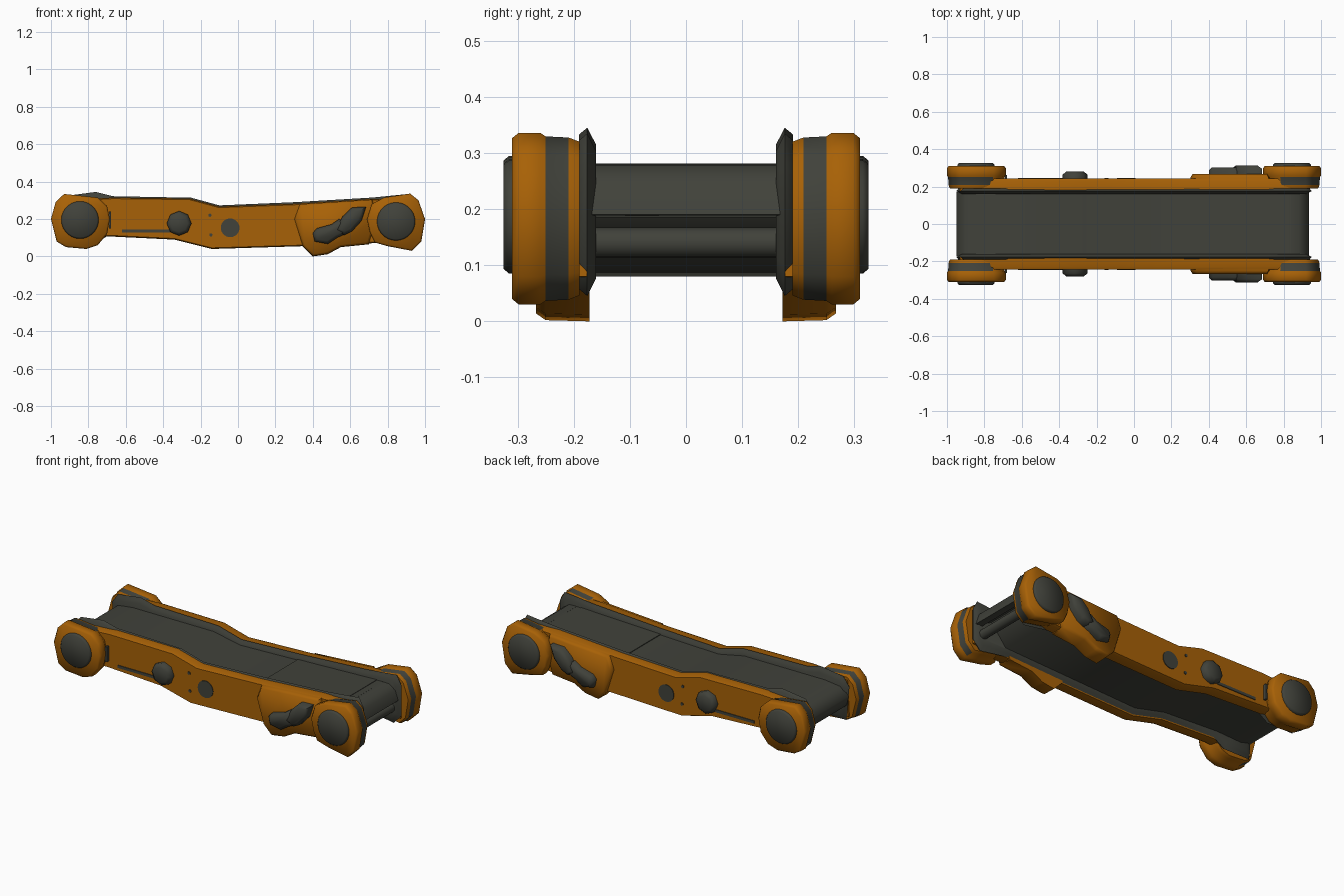
import bpy, bmesh, math
from mathutils import Vector

cube = bpy.data.objects.get("Cube")
if cube:
    bpy.data.objects.remove(cube)


def material(name, rgb):
    m = bpy.data.materials.new(name)
    m.use_nodes = True
    m.diffuse_color = (*rgb, 1)
    m.node_tree.nodes["Principled BSDF"].inputs["Base Color"].default_value = (*rgb, 1)
    return m


ORANGE = material("orange paint", (0.39, 0.12, 0.002))
DARK = material("dark metal", (0.052, 0.054, 0.043))


def inset(outline, d):
    """Move every edge of a closed outline inwards by d."""
    pts = [Vector(p) for p in outline]
    n = len(pts)
    area = sum(pts[i - 1].x * pts[i].y - pts[i].x * pts[i - 1].y for i in range(n))
    turn = 1 if area > 0 else -1
    moved = []
    for i, p in enumerate(pts):
        a = (p - pts[i - 1]).normalized()
        b = (pts[(i + 1) % n] - p).normalized()
        normals = Vector((-a.y, a.x)) + Vector((-b.y, b.x))
        moved.append(p + normals * turn * d / (1 + a.dot(b)))
    return moved


def loft(name, outline, rings, mat, both_sides=True, dark_rule=None):
    """Join copies of an x-z outline along y; rings are (y, inset)."""
    bm = bmesh.new()
    loops = [[bm.verts.new((p.x, y, p.y)) for p in inset(outline, d)] for y, d in rings]
    n = len(outline)
    for a, b in zip(loops, loops[1:]):
        for i in range(n):
            j = (i + 1) % n
            bm.faces.new((a[i], a[j], b[j], b[i]))
    bm.faces.new(loops[0])
    bm.faces.new(loops[-1])
    bmesh.ops.recalc_face_normals(bm, faces=bm.faces)
    if dark_rule:
        for f in bm.faces:
            f.material_index = int(dark_rule(f.calc_center_median()))
    mesh = bpy.data.meshes.new(name)
    bm.to_mesh(mesh)
    bm.free()
    mesh.materials.append(mat)
    mesh.materials.append(DARK)
    ob = bpy.data.objects.new(name, mesh)
    bpy.context.collection.objects.link(ob)
    bpy.ops.object.select_all(action='DESELECT')
    ob.select_set(True)
    bpy.context.view_layer.objects.active = ob
    bpy.ops.object.shade_smooth_by_angle(angle=math.radians(62))
    if both_sides:
        mod = ob.modifiers.new("other side", 'MIRROR')
        mod.use_axis = (False, True, False)


def circle(x, z, r, n=28):
    return [(x + r * math.cos(math.tau * i / n), z + r * math.sin(math.tau * i / n))
            for i in range(n)]


def box(x0, x1, z0, z1):
    return [(x0, z0), (x1, z0), (x1, z1), (x0, z1)]


# Side rails
rail = [(-.93, .30), (-.67, .315), (-.26, .31), (-.1, .267), (.3, .282), (.7, .307), (.92, .31),
        (.94, .08), (.7, .07), (.35, .055), (-.14, .04), (-.34, .09), (-.69, .107), (-.94, .09)]
loft("side_rail", rail, [(.176, 0), (.23, 0), (.243, .006)], ORANGE)

# Dark inner flanges, peaking slightly above the rails
flange = [(-.95, .27), (-.91, .325), (-.76, .345), (-.67, .322), (-.25, .314), (-.1, .273),
          (.3, .29), (.72, .315), (.92, .335), (.95, .28), (.95, .1), (.9, .045),
          (.7, .078), (.35, .063), (-.14, .048), (-.34, .098), (-.69, .115), (-.76, .07), (-.93, .07)]
loft("inner_flange", flange, [(.16, .03), (.168, .015), (.176, 0), (.191, .012)], DARK)

# Joint housings at both ends, with a flush dark band round the outer end
housings = {
    "rear_housing": [(-1, .2), (-.97, .08), (-.92, .05), (-.81, .04), (-.75, .06), (-.7, .12),
                     (-.685, .2), (-.7, .27), (-.75, .315), (-.93, .334), (-.975, .29)],
    "front_housing": [(1, .2), (.98, .08), (.93, .03), (.8, .055), (.73, .075), (.705, .13),
                      (.69, .2), (.715, .28), (.78, .315), (.92, .336), (.965, .30)],
}
cap_rings = [(.19, .015), (.209, .008), (.25, .006), (.26, 0), (.298, 0), (.31, .009)]
for name, outline in housings.items():
    loft(name, outline, cap_rings, ORANGE,
         dark_rule=lambda c: .211 < c.y < .249 and abs(c.x) > .8 and c.z > .055)

# Round joint covers
loft("rear_joint_cover", circle(-.845, .195, .1), [(.3, 0), (.315, 0), (.325, .008)], DARK)
loft("front_joint_cover", circle(.845, .187, .102), [(.3, 0), (.315, 0), (.325, .008)], DARK)

# Lower bracket, a thicker length of rail that drops below it
bracket = [(.3, .2), (.345, .055), (.4, 0), (.48, .012), (.55, .05), (.7, .065),
           (.74, .2), (.72, .306), (.5, .292), (.33, .281)]
loft("lower_bracket", bracket, [(.172, 0), (.25, .002), (.267, .013)], ORANGE)

# Actuator on the bracket
foot = [(.4, .125), (.41, .08), (.48, .067), (.53, .1), (.575, .12), (.58, .18),
        (.54, .2), (.5, .172), (.42, .15)]
head = [(.52, .14), (.57, .115), (.61, .135), (.66, .19), (.685, .265), (.61, .262), (.56, .215)]
loft("actuator_foot", foot, [(.24, 0), (.285, 0), (.303, .016)], DARK)
loft("actuator_head", head, [(.24, 0), (.295, 0), (.313, .018)], DARK)

# Faceted boss, flush disc, trim strips and bolts
loft("faceted_boss", circle(-.315, .177, .066, 8), [(.23, 0), (.265, 0), (.28, .018)], DARK)
flush = [(.235, 0), (.247, 0)]
loft("side_disc", circle(-.042, .153, .05), flush, DARK)
loft("trim_strip", box(-.62, -.36, .127, .143), flush, DARK)
loft("housing_trim", box(-.69, -.678, .15, .24), [(.235, 0), (.262, 0)], DARK)
loft("upper_bolt", circle(-.15, .22, .009, 8), flush, DARK)
loft("lower_bolt", circle(-.145, .115, .009, 8), flush, DARK)

# Deck body between the rails, with its floor a little above their lower edge
across = [(-.17, 0), (.17, 0)]
top = [(-.95, .22), (-.9, .268), (-.8, .28), (-.27, .28), (-.1, .245), (.28, .258), (.84, .28)]
floor = [(.84, .235), (.8, .19), (.74, .115), (-.14, .08), (-.34, .128), (-.7, .147),
         (-.86, .14), (-.935, .16)]
loft("deck", top + floor, across, DARK, both_sides=False)
loft("deck_panel", [(.28, .25), (.28, .262), (.8, .281), (.8, .27)],
     [(-.165, 0), (.165, 0)], DARK, both_sides=False)

# Front lip and cross bar
loft("front_lip", [(.83, .28), (.88, .278), (.92, .25), (.935, .19), (.9, .185), (.87, .215), (.83, .235)],
     across, DARK, both_sides=False)
loft("lower_bar", circle(.89, .14, .027, 16), across, DARK, both_sides=False)
